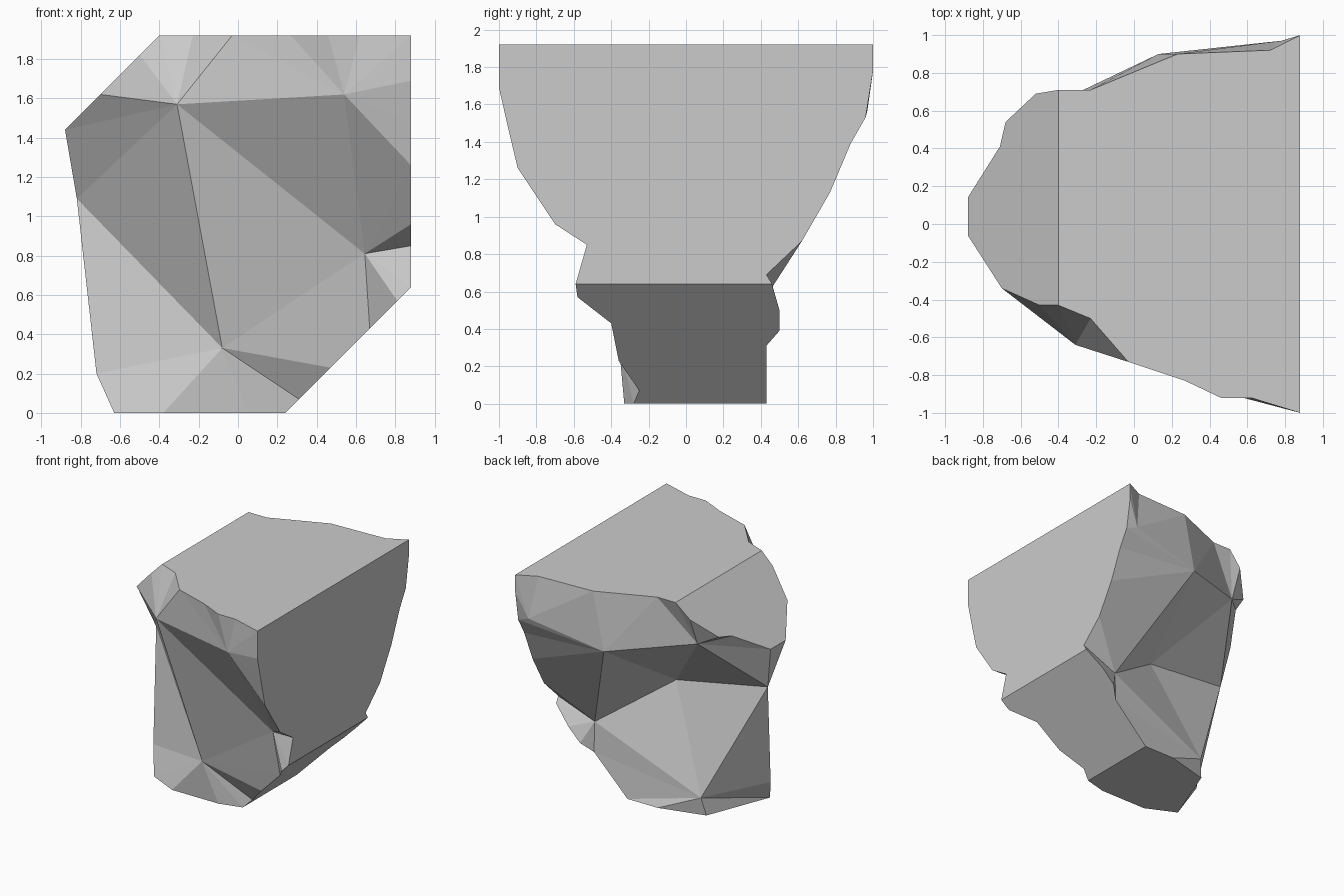
import bpy, bmesh

if "Cube" in bpy.data.objects:
    bpy.data.objects.remove(bpy.data.objects["Cube"])

# Sawn planes of the boulder: 2D point -> 3D point on that plane
upper_left = lambda x, y: (x, y, x + 2.32)
top = lambda x, y: (x, y, 1.92)
right = lambda y, z: (0.88, y, z)
lower_right = lambda x, y: (x, y, x - 0.24)
bottom = lambda x, y: (x, y, 0.0)

bm = bmesh.new()


def rim(*sections):
    """Chain of vertices running around the edge of one chipped side."""
    return [bm.verts.new(plane(*p)) for plane, pts in sections for p in pts]


def chip(edge, fans, inner):
    """Facets from each peak to its run of the rim, joined to the next peak."""
    for i, (peak, run) in enumerate(fans):
        for a, b in zip(run, run[1:]):
            bm.faces.new((peak, edge[a], edge[b]))
        if i + 1 < len(fans):
            bm.faces.new((peak, edge[run[-1]], fans[i + 1][0]))
    for tri in inner:
        bm.faces.new(tri)


# Left ridge, shared by front and back
ridge = [bm.verts.new(p) for p in
         ((-0.63, -0.21, 0), (-0.72, -0.09, 0.2), (-0.82, 0.09, 1.09))]
E = ridge[2]

# Front rim, clockwise from the left
front = rim(
    (upper_left, ((-0.88, -0.06), (-0.70, -0.34), (-0.50, -0.43))),
    (top, ((-0.40, -0.43), (-0.23, -0.50), (-0.03, -0.73), (0.27, -0.83),
           (0.46, -0.92), (0.62, -0.92), (0.88, -1.0))),
    (right, ((-1.0, 1.69), (-0.95, 1.47), (-0.90, 1.26), (-0.70, 0.96),
             (-0.53, 0.85))),
    (lower_right, ((0.88, -0.59), (0.81, -0.58), (0.67, -0.40),
                   (0.47, -0.36), (0.31, -0.25))),
    (bottom, ((0.24, -0.28), (0.05, -0.33), (-0.38, -0.33)))) + ridge

# Back rim, same order
back = rim(
    (upper_left, ((-0.88, 0.14), (-0.71, 0.41), (-0.68, 0.54), (-0.52, 0.69))),
    (top, ((-0.40, 0.71), (-0.23, 0.71), (0.23, 0.90), (0.72, 0.92),
           (0.88, 1.0))),
    (right, ((1.0, 1.78), (0.96, 1.53), (0.88, 1.39), (0.77, 1.13),
             (0.62, 0.87), (0.43, 0.69))),
    (lower_right, ((0.88, 0.46), (0.74, 0.50), (0.63, 0.50), (0.55, 0.43))),
    (bottom, ((0.24, 0.43), (-0.04, 0.43), (-0.42, 0.33)))) + ridge

# Front facets
A, B, C, D = [bm.verts.new(p) for p in (
    (-0.31, -0.64, 1.57), (0.54, -0.91, 1.62),
    (0.645, -0.46, 0.81), (-0.08, -0.36, 0.33))]
chip(front,
     [(A, [25, *range(0, 6)]), (B, range(5, 13)),
      (C, range(12, 18)), (D, range(17, 26))],
     [(A, B, C), (A, C, D), (A, D, E)])

# Back facets
P, Q, R, S, T, U = [bm.verts.new(p) for p in (
    (0.13, 0.90, 1.44), (-0.52, 0.59, 1.56), (-0.03, 0.17, 0.97),
    (0.55, 0.42, 0.56), (-0.39, 0.36, 0.15), (0.78, 0.97, 1.57))]
chip(back,
     [(Q, [24, *range(0, 6)]), (P, range(5, 7)), (U, range(6, 11)),
      (P, range(10, 13)), (S, range(12, 19)), (T, range(18, 25))],
     [(P, Q, R), (Q, E, R), (P, R, S), (S, R, T), (R, E, T)])

# Left tip and the flat sawn faces
bm.faces.new((front[0], back[0], E))
for f0, f1, b0, b1 in ((0, 3, 0, 4), (3, 9, 4, 8), (9, 15, 8, 15),
                       (15, 20, 15, 19), (20, 23, 19, 21)):
    bm.faces.new(front[f0:f1 + 1] + back[b0:b1 + 1][::-1])

bmesh.ops.recalc_face_normals(bm, faces=bm.faces)
mesh = bpy.data.meshes.new("boulder")
bm.to_mesh(mesh)
bm.free()
bpy.context.collection.objects.link(bpy.data.objects.new("boulder", mesh))
